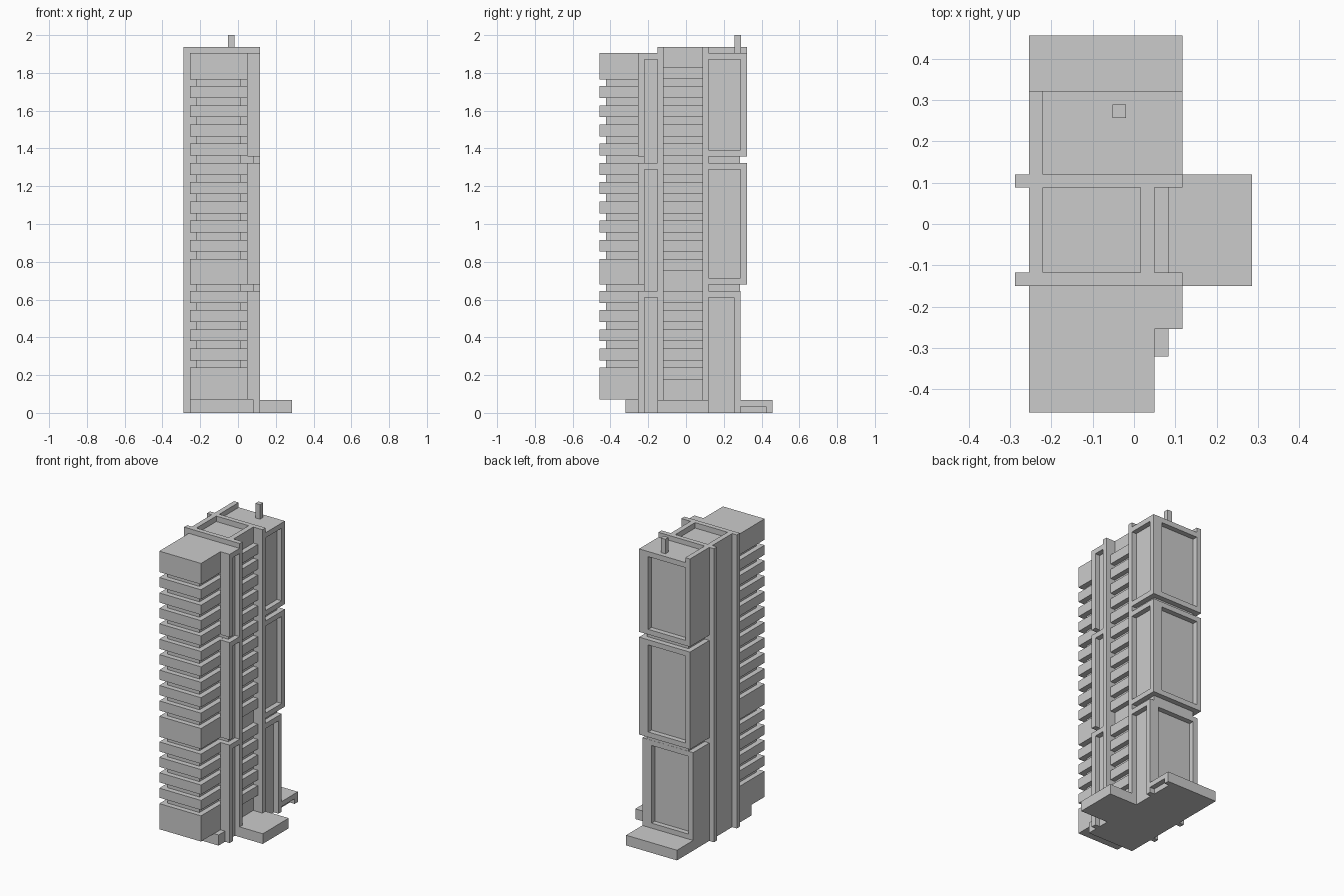
import bpy, bmesh
from mathutils import Matrix, Vector

if "Cube" in bpy.data.objects:
    bpy.data.objects.remove(bpy.data.objects["Cube"])

def boxes(name, items):
    """One object made of boxes given as (x0, x1, y0, y1, z0, z1)."""
    bm = bmesh.new()
    for x0, x1, y0, y1, z0, z1 in items:
        m = Matrix.Translation(((x0 + x1) / 2, (y0 + y1) / 2, (z0 + z1) / 2))
        m = m @ Matrix.Diagonal(Vector((x1 - x0, y1 - y0, z1 - z0, 1)))
        bmesh.ops.create_cube(bm, size=1, matrix=m)
    me = bpy.data.meshes.new(name)
    bm.to_mesh(me)
    bm.free()
    ob = bpy.data.objects.new(name, me)
    bpy.context.collection.objects.link(ob)
    return ob

T = 0.034                      # thickness of frames, fins and parapets
L, R = -0.254, 0.117           # left and right walls
PITCH, SLAB = 0.1017, 0.063    # floor spacing and balcony height
tiers = [(0, 0.646), (0.68, 1.322), (1.357, 1.904)]

# Front balconies around a recessed core
boxes("front_core", [(L + T, 0.015, -0.423, -0.15, 0.07, 1.87)])
tops = [1.73 - PITCH * i for i in range(9)] + [0.646 - PITCH * i for i in range(4)]
bands = [(t - SLAB, t) for t in tops] + [(1.766, 1.904), (0.68, 0.815), (0.07, 0.239)]
boxes("front_balconies", [(L, 0.05, -0.457, -0.15, a, b) for a, b in bands])
boxes("front_base", [(L, 0.083, -0.321, -0.15, 0, 0.07)])

# Two tall dividing fins
boxes("fins", [(-0.288, R, y, y + T - 0.002, 0, 1.936) for y in (-0.15, 0.088)])

# Central shaft with sunken roof and side balconies
boxes("central_shaft", [(L, 0.05, -0.118, 0.088, 0, 1.9)])
boxes("central_parapet", [(L, L + T, -0.118, 0.088, 1.9, 1.936),
                          (0.016, 0.05, -0.118, 0.088, 1.9, 1.936)])
side_tops = [1.83] + tops + [0.815, 0.239]
boxes("side_balconies", [(0.05, 0.083, -0.118, 0.088, t - SLAB, t) for t in side_tops])

# Framed strip on the right, next to the front fin
boxes("front_strip_core", [(0.015, 0.083, -0.22, -0.15, 0, 1.87)])
strip = []
for z0, z1 in tiers:
    strip += [(0.05, R, -0.254, -0.254 + T, z0, z1),
              (0.05, R, -0.22, -0.15, z1 - T, z1)]
boxes("front_strip_frame", strip)

# Rear tower: three framed tiers with sunken panels
boxes("rear_core", [(L + T, 0.083, 0.12, 0.25, 0, 1.9)])
boxes("rear_gaps", [(L + T, 0.083, 0.12, 0.287, z, z + 0.036) for z in (0.645, 1.321)])
for i, (z0, z1) in enumerate(tiers):
    yb = 0.288 if i == 0 else 0.322
    yi = yb - T
    sill = 0.1 if i == 0 else z0 + T
    parts = [(L, 0.083, 0.12, yi, z0, z1),
             (0.05, R, yi, yb, z0, z1),
             (L, L + T, yi, yb, z0, z1),
             (L + T, 0.05, yi, yb, z1 - T, z1),
             (L + T, 0.05, yi, yb, z0, sill),
             (0.083, R, 0.12, yi, z1 - T, z1)]
    if i:
        parts.append((0.083, R, 0.12, yi, z0, z0 + T))
    boxes("rear_tier_%d" % (i + 1), parts)
boxes("rear_parapet", [(L, L + T, 0.12, 0.322, 1.904, 1.936)])
boxes("mast", [(-0.052, -0.019, 0.257, 0.29, 1.9, 2.0)])

# Low podiums at the right and the back
boxes("right_podium", [(0.05, 0.286, -0.15, 0.12, 0, 0.067)])
boxes("rear_podium", [(L, 0.083, 0.288, 0.457, 0, 0.067),
                      (0.083, R, 0.288, 0.457, T, 0.067),
                      (0.083, R, 0.423, 0.457, 0, T)])
# Undercut below the right rear corner post is left open by trimming it
post = bpy.data.objects["rear_tier_1"].data
for v in post.vertices:
    if v.index in range(8, 16) and v.co.x > 0.1 and v.co.z < 0.01:
        v.co.z = 0.0
